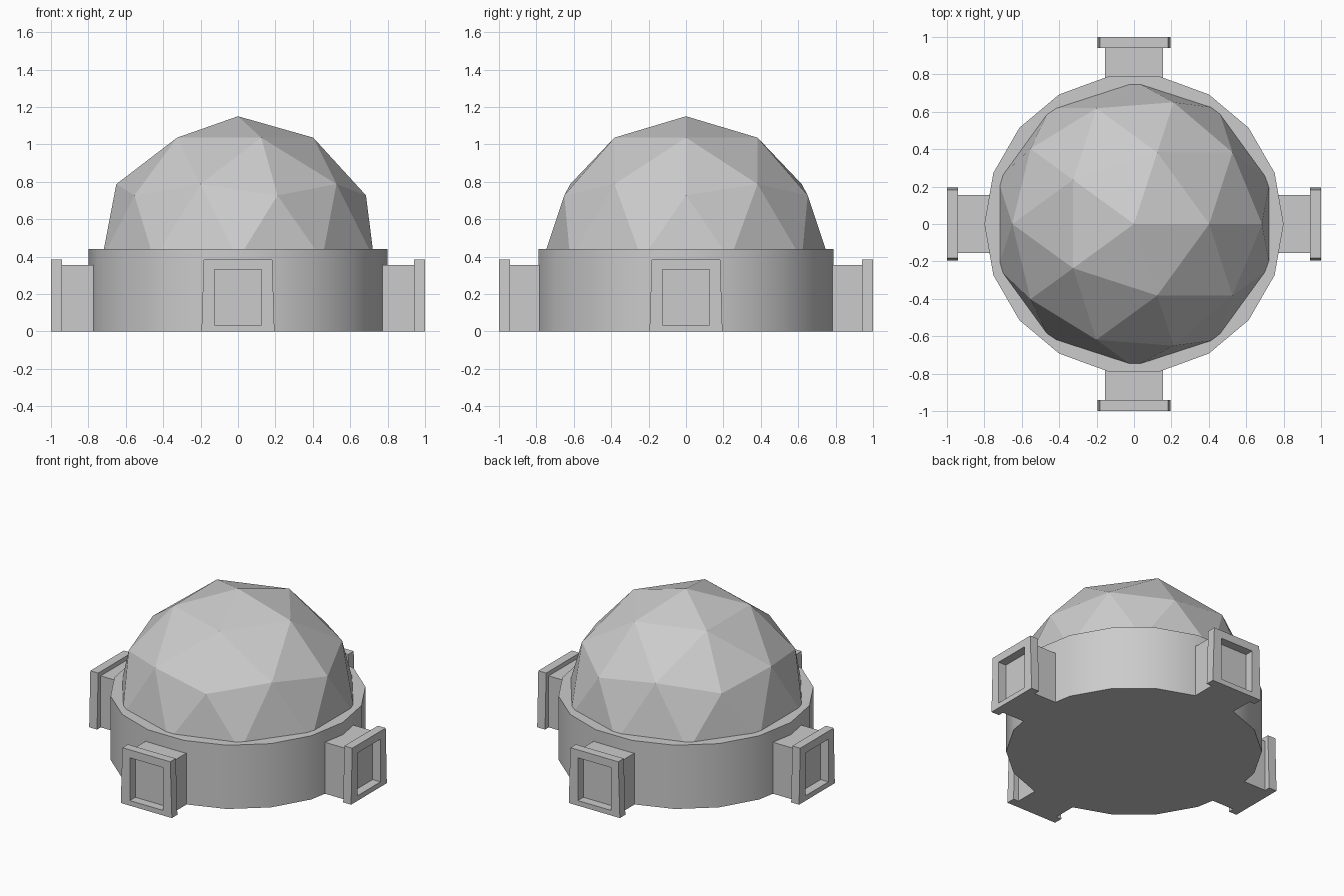
import bpy, bmesh
from math import radians, pi
from mathutils import Matrix, Vector

if "Cube" in bpy.data.objects:
    bpy.data.objects.remove(bpy.data.objects["Cube"], do_unlink=True)

GREY = (0.6, 0.6, 0.6, 1.0)
mat = bpy.data.materials.new("pale_grey")
mat.use_nodes = True
mat.diffuse_color = GREY
mat.node_tree.nodes["Principled BSDF"].inputs["Base Color"].default_value = GREY


def finish(bm, name, turn=0.0):
    """Turn the mesh about z and link it as a named object."""
    bmesh.ops.rotate(bm, verts=bm.verts, matrix=Matrix.Rotation(turn, 3, 'Z'))
    bmesh.ops.recalc_face_normals(bm, faces=bm.faces)
    mesh = bpy.data.meshes.new(name)
    bm.to_mesh(mesh)
    bm.free()
    mesh.materials.append(mat)
    obj = bpy.data.objects.new(name, mesh)
    bpy.context.collection.objects.link(obj)
    return obj


# Round base wall: 18 sides, a corner on the x axis, smooth sides
DRUM_R, DRUM_H, SIDES = 0.8, 0.44, 18
bm = bmesh.new()
rim = [bm.verts.new(Matrix.Rotation(2 * pi * i / SIDES, 3, 'Z') @ Vector((DRUM_R, 0, 0)))
       for i in range(SIDES)]
bottom = bm.faces.new(rim)
top = bmesh.ops.extrude_face_region(bm, geom=[bottom], use_keep_orig=True)
bmesh.ops.translate(bm, vec=(0, 0, DRUM_H),
                    verts=[g for g in top["geom"] if isinstance(g, bmesh.types.BMVert)])
drum = finish(bm, "base_drum")
bpy.ops.object.select_all(action='DESELECT')
drum.select_set(True)
bpy.context.view_layer.objects.active = drum
bpy.ops.object.shade_smooth_by_angle(angle=radians(30))

# Faceted dome: upper part of an icosphere, cut off inside the drum
bm = bmesh.new()
bmesh.ops.create_icosphere(bm, subdivisions=2, radius=0.765,
                           matrix=Matrix.Translation((0, 0, 0.385)))
bmesh.ops.bisect_plane(bm, geom=bm.verts[:] + bm.edges[:] + bm.faces[:],
                       plane_co=(0, 0, 0.39), plane_no=(0, 0, 1), clear_inner=True)
finish(bm, "dome")

# Four entrances: a box passage and a tapered frame around a sunken door
INNER, FRAME_IN, FRAME_OUT = 0.6, 0.94, 1.0


def add_passage(name, turn):
    bm = bmesh.new()
    half, height = 0.155, 0.355
    box = (Matrix.Translation((0, -(INNER + FRAME_IN) / 2, height / 2))
           @ Matrix.Diagonal((2 * half, FRAME_IN - INNER, height, 1)))
    bmesh.ops.create_cube(bm, size=1, matrix=box)
    finish(bm, name, turn)


def add_frame(name, turn):
    bm = bmesh.new()

    def loop(y, low_half, high_half, low, high):
        return [bm.verts.new((x, y, z)) for x, z in
                ((-low_half, low), (low_half, low), (high_half, high), (-high_half, high))]

    # Outer and inner loops at the front and back, joined into a ring
    outer = 0.195, 0.183, 0.0, 0.385
    hole = 0.126, 0.126, 0.035, 0.33
    loops = [loop(-FRAME_OUT, *outer), loop(-FRAME_OUT, *hole),
             loop(-FRAME_IN, *hole), loop(-FRAME_IN, *outer)]
    for a, b in zip(loops, loops[1:] + loops[:1]):
        for i in range(4):
            j = (i + 1) % 4
            bm.faces.new((a[i], a[j], b[j], b[i]))
    finish(bm, name, turn)


for k, side in enumerate(("front", "left", "back", "right")):
    add_passage(side + "_passage", k * pi / 2)
    add_frame(side + "_door_frame", k * pi / 2)
